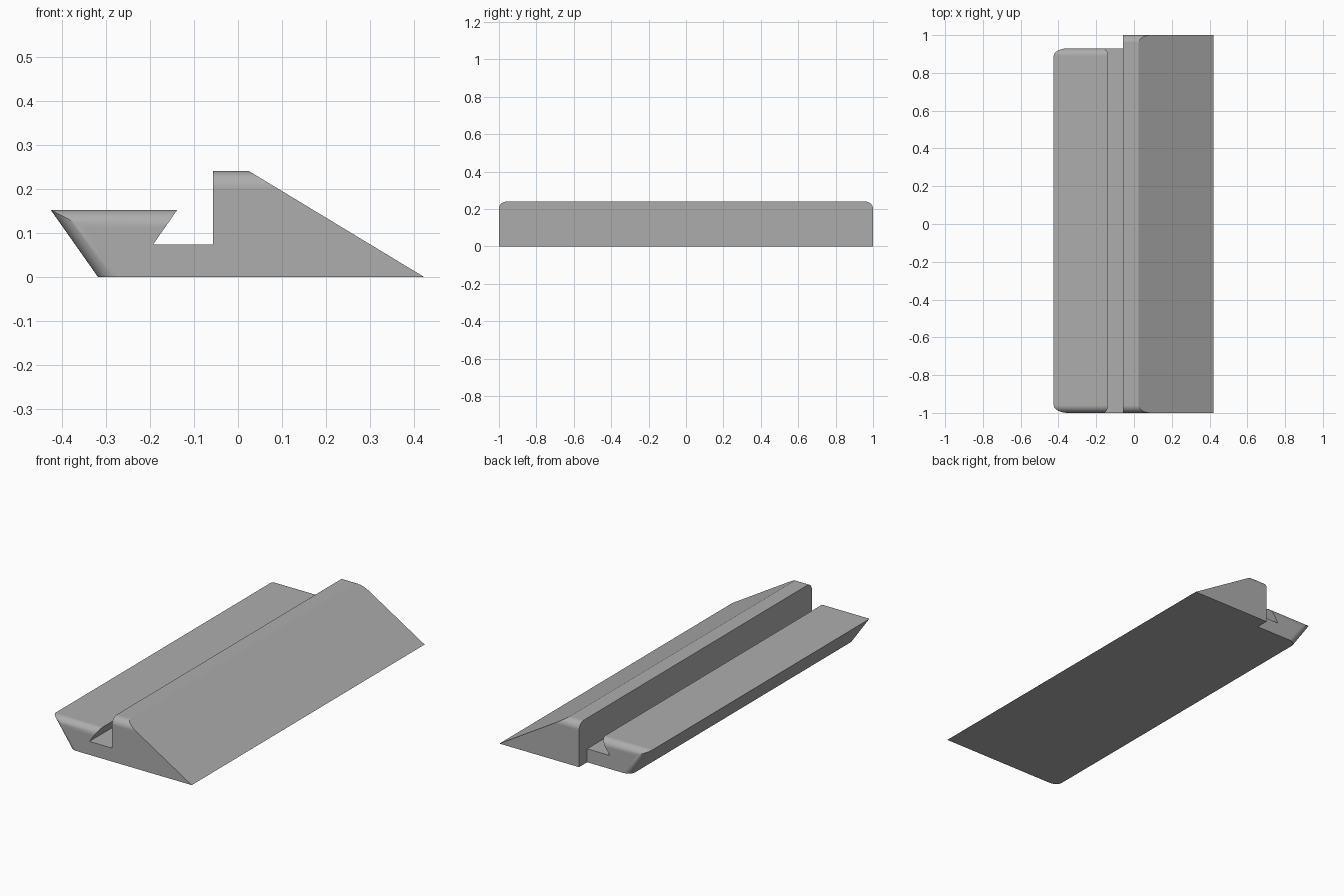
import bpy, bmesh
from math import sin, cos, pi, hypot, radians
from mathutils import Vector

if "Cube" in bpy.data.objects:
    bpy.data.objects.remove(bpy.data.objects["Cube"])

FRONT, BAR_BACK, RAIL_BACK = -1.0, 0.93, 1.0
BAR_TOP, RAIL_TOP, GROOVE = 0.152, 0.24, 0.073
RADIUS, WALL = 0.04, -0.057          # end fillet, rail wall position

grey = bpy.data.materials.new("plain_grey")
grey.use_nodes = True
grey.diffuse_color = (0.42, 0.42, 0.42, 1)
grey.node_tree.nodes["Principled BSDF"].inputs["Base Color"].default_value = grey.diffuse_color


def prism(name, points, sweep):
    """Closed outline swept along a vector."""
    bm = bmesh.new()
    face = bm.faces.new([bm.verts.new(p) for p in points])
    swept = bmesh.ops.extrude_face_region(bm, geom=[face], use_keep_orig=True)
    bmesh.ops.translate(bm, vec=Vector(sweep),
                        verts=[g for g in swept["geom"] if isinstance(g, bmesh.types.BMVert)])
    bmesh.ops.recalc_face_normals(bm, faces=bm.faces)
    mesh = bpy.data.meshes.new(name)
    bm.to_mesh(mesh)
    bm.free()
    mesh.materials.append(grey)
    obj = bpy.data.objects.new(name, mesh)
    bpy.context.collection.objects.link(obj)
    return obj


def combine(obj, other, operation):
    """Apply a boolean and discard the second solid."""
    mod = obj.modifiers.new(operation, "BOOLEAN")
    mod.operation, mod.solver, mod.object = operation, "EXACT", other
    bpy.context.view_layer.objects.active = obj
    bpy.ops.object.modifier_apply(modifier=mod.name)
    bpy.data.objects.remove(other)


def rounded_outline(y0, y1, edge, far, ry, rd):
    """(y, d) outline with two rounded corners on the d = edge side."""
    s = 1 if edge > far else -1
    steps = [i / 10 * pi / 2 for i in range(11)]
    arc0 = [(y0 + ry * (1 - cos(a)), edge - s * rd * (1 - sin(a))) for a in steps]
    arc1 = [(y0 + y1 - y, d) for y, d in reversed(arc0)]
    return [(y0, far)] + arc0 + arc1 + [(y1, far)]


def top_rounder(y1, top):
    outline = rounded_outline(FRONT, y1, top, -0.2, RADIUS, RADIUS)
    return prism("top_cutter", [(-0.8, y, z) for y, z in outline], (1.6, 0, 0))


# Wedge rail: triangle trimmed to a flat top with rounded ends
slope = (0.422 - 0.025) / RAIL_TOP
apex = (0.422 - WALL) / slope
rail = prism("wedge_rail", [(WALL, -1.2, 0), (0.422, -1.2, 0), (WALL, -1.2, apex)], (0, 2.4, 0))
combine(rail, top_rounder(RAIL_BACK, RAIL_TOP), "INTERSECT")

# Dovetail bar with undercut groove, overlapping into the rail
lean = (0.193 - 0.138) / (BAR_TOP - GROOVE)
bar = prism("dovetail_bar", [
    (-0.7, -1.2, 0), (0, -1.2, 0), (0, -1.2, GROOVE), (-0.193, -1.2, GROOVE),
    (-0.193 + lean * 0.15, -1.2, GROOVE + 0.15), (-0.7, -1.2, GROOVE + 0.15)], (0, 2.4, 0))
combine(bar, top_rounder(BAR_BACK, BAR_TOP), "INTERSECT")

# Slanted outer side with rounded ends, swept along the slant
slant = Vector((-0.107, 0, BAR_TOP))
stretch = hypot(slant.x, slant.z) / slant.z
side = rounded_outline(FRONT, BAR_BACK, -0.318, 0.6, RADIUS, RADIUS * stretch)
side_cutter = prism("side_cutter", [Vector((x, y, 0)) - slant for y, x in side], slant * 3)
combine(bar, side_cutter, "INTERSECT")

# Join into one solid and shade
combine(rail, bar, "UNION")
rail.name = "dovetail_wedge_block"
bpy.ops.object.select_all(action="DESELECT")
rail.select_set(True)
bpy.context.view_layer.objects.active = rail
bpy.ops.object.shade_smooth_by_angle(angle=radians(25))
weighted = rail.modifiers.new("flat_normals", "WEIGHTED_NORMAL")
weighted.keep_sharp = True
